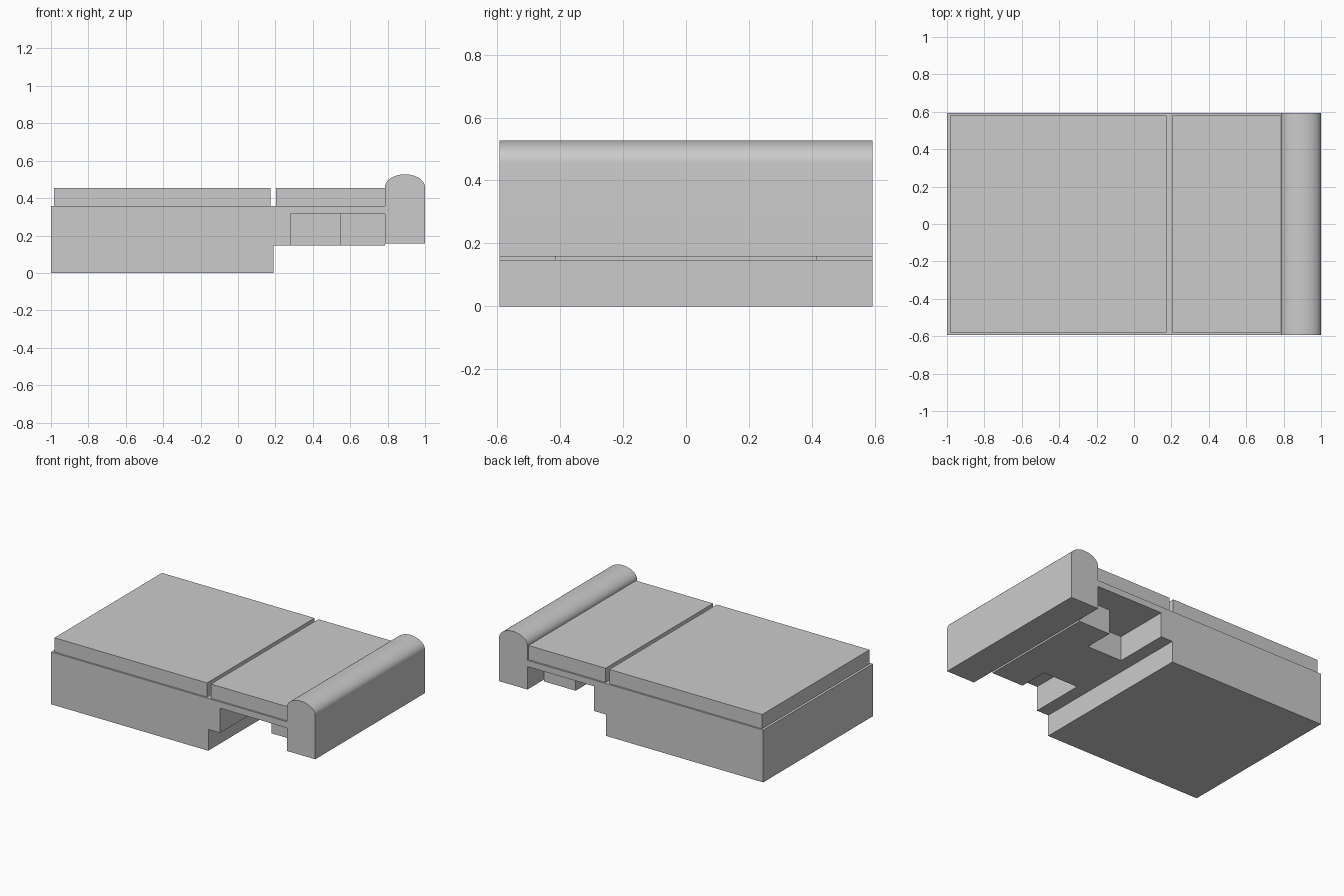
import bpy, bmesh
from math import sin, cos, pi, radians
from mathutils import Vector

cube = bpy.data.objects.get("Cube")
if cube:
    bpy.data.objects.remove(cube, do_unlink=True)

# Single upholstery colour
grey = bpy.data.materials.new("light_grey")
grey.use_nodes = True
grey.diffuse_color = (0.6, 0.6, 0.6, 1)
grey.node_tree.nodes["Principled BSDF"].inputs["Base Color"].default_value = (0.6, 0.6, 0.6, 1)

DEPTH = 0.593      # half depth of the whole sofa
ARM_X = 0.785      # inner side of the armrest
SEAT_Z = 0.358     # top of the frame


def prism(name, points, offset):
    """Close the outline given as 3D points and extrude it along offset."""
    bm = bmesh.new()
    face = bm.faces.new([bm.verts.new(p) for p in points])
    result = bmesh.ops.extrude_face_region(bm, geom=[face], use_keep_orig=True)
    verts = [g for g in result["geom"] if isinstance(g, bmesh.types.BMVert)]
    bmesh.ops.translate(bm, verts=verts, vec=Vector(offset))
    bmesh.ops.recalc_face_normals(bm, faces=bm.faces)
    mesh = bpy.data.meshes.new(name)
    bm.to_mesh(mesh)
    bm.free()
    mesh.materials.append(grey)
    obj = bpy.data.objects.new(name, mesh)
    bpy.context.collection.objects.link(obj)
    return obj


def side_prism(name, profile, half_depth):
    """Extrude an x-z profile across the depth."""
    points = [(x, -half_depth, z) for x, z in profile]
    return prism(name, points, (0, 2 * half_depth, 0))


# Frame: solid base, stepped ledge and thin seat slab
side_prism("base_frame", [
    (-1, 0), (0.19, 0), (0.19, 0.146), (0.28, 0.146), (0.28, 0.315),
    (ARM_X, 0.315), (ARM_X, SEAT_Z), (-1, SEAT_Z)], DEPTH)

# Support under the slab: T-shaped in plan, mirrored across y = 0
half = [(0.28, 0.21), (0.545, 0.21), (0.545, 0.415), (ARM_X, 0.415)]
plan = half + [(x, -y) for x, y in reversed(half)]
prism("seat_support", [(x, y, 0.146) for x, y in plan], (0, 0, 0.169))

# Two seat cushions with a gap between
for name, x0, x1 in (("large_cushion", -0.983, 0.173), ("small_cushion", 0.202, ARM_X)):
    side_prism(name, [(x0, SEAT_Z), (x1, SEAT_Z), (x1, 0.455), (x0, 0.455)], 0.581)

# Armrest with a rounded top
centre, radius, spring, rise, steps = (1 + ARM_X) / 2, (1 - ARM_X) / 2, 0.457, 0.07, 32
arc = [(centre + radius * cos(pi * i / steps), spring + rise * sin(pi * i / steps))
       for i in range(steps + 1)]
arm = side_prism("armrest", [(ARM_X, 0.158), (1, 0.158)] + arc, DEPTH)
bpy.ops.object.select_all(action="DESELECT")
arm.select_set(True)
bpy.context.view_layer.objects.active = arm
bpy.ops.object.shade_smooth_by_angle(angle=radians(35))
